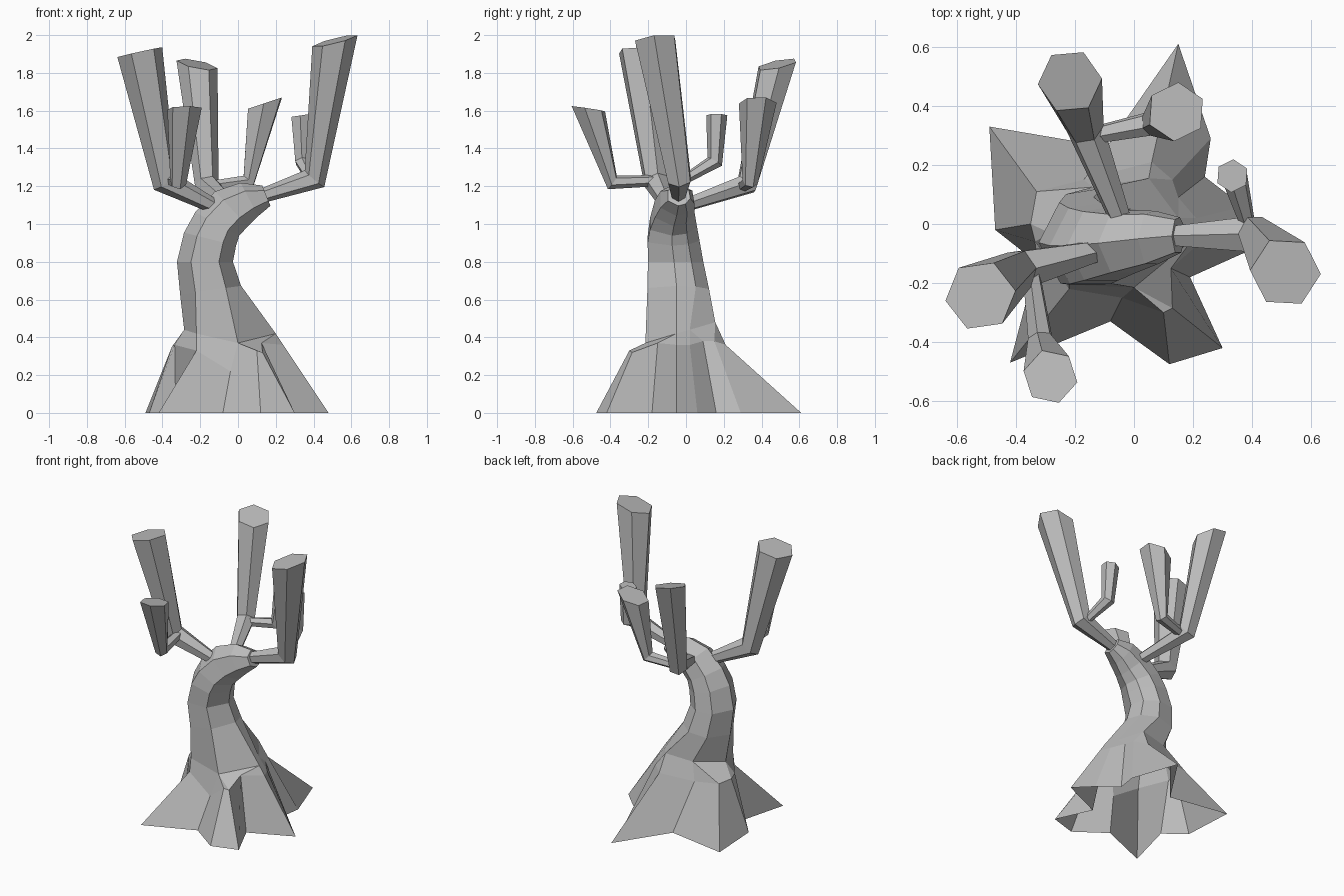
import bpy, bmesh
from math import sin, cos, tau, radians
from mathutils import Vector

cube = bpy.data.objects.get("Cube")
if cube:
    bpy.data.objects.remove(cube)

bark = bpy.data.materials.new("grey bark")
bark.use_nodes = True
grey = (0.5, 0.5, 0.5, 1)
bark.diffuse_color = grey
bark.node_tree.nodes["Principled BSDF"].inputs["Base Color"].default_value = grey


def finish(name, bm):
    mesh = bpy.data.meshes.new(name)
    bm.to_mesh(mesh)
    bm.free()
    mesh.materials.append(bark)
    obj = bpy.data.objects.new(name, mesh)
    bpy.context.collection.objects.link(obj)


def skin(bm, low, high):
    """Wall between two rings; repeated points collapse quads to triangles."""
    n = len(low)
    for i in range(n):
        j = (i + 1) % n
        quad = list(dict.fromkeys([low[i], low[j], high[j], high[i]]))
        bm.faces.new(quad)


# Roots: foot point, shoulder point, and the trunk edge each one runs into
roots = [
    ((0.48, -0.05), (0.24, -0.05, 0.36), 0), ((0.37, 0.06), (0.21, 0.02, 0.36), 1),
    ((0.24, 0.16), (0.15, 0.09, 0.38), 1), ((0.26, 0.29), (0.13, 0.15, 0.38), 2),
    ((0.15, 0.61), (0.06, 0.21, 0.36), 2), ((-0.08, 0.26), (-0.17, 0.15, 0.34), 3),
    ((-0.49, 0.33), (-0.33, 0.11, 0.35), 3), ((-0.47, -0.02), (-0.35, 0.00, 0.35), 4),
    ((-0.33, -0.13), (-0.335, -0.06, 0.36), 4), ((-0.42, -0.47), (-0.22, -0.22, 0.33), 5),
    ((-0.08, -0.33), (-0.04, -0.25, 0.22), 6), ((0.12, -0.475), (0.10, -0.30, 0.33), 6),
    ((0.30, -0.42), (0.13, -0.285, 0.32), 6), ((0.19, -0.18), (0.125, -0.15, 0.37), 0),
]
# Trunk edges: their directions, and where they meet the roots
edges = [0, 35, 75, 122, 180, 240, 300]
collar = [(0.20, -0.05, 0.42), (0.15, 0.02, 0.44), (0.05, 0.155, 0.48),
          (-0.14, 0.125, 0.46), (-0.285, -0.03, 0.44), (-0.22, -0.205, 0.42),
          (0.00, -0.215, 0.37)]
# centre x, y, z, radius in x, radius in y, lean in degrees
sections = [
    (-0.145, -0.05, 0.65, 0.163, 0.178, -8),
    (-0.175, -0.063, 0.80, 0.148, 0.160, 0),
    (-0.148, -0.073, 0.92, 0.142, 0.150, 14),
    (-0.11, -0.073, 1.00, 0.132, 0.136, 28),
    (-0.035, -0.065, 1.08, 0.127, 0.115, 47),
    (0.06, -0.05, 1.13, 0.100, 0.098, 62),
    (0.15, -0.04, 1.15, 0.058, 0.065, 68),
]
bm = bmesh.new()
feet = [bm.verts.new((*foot, 0)) for foot, _, _ in roots]
shoulders = [bm.verts.new(shoulder) for _, shoulder, _ in roots]
rings = [[bm.verts.new(p) for p in collar]]
for x, y, z, rx, ry, lean in sections:
    t = radians(lean)
    ring = []
    for a in map(radians, edges):
        ring.append(bm.verts.new((x + rx * cos(a) * cos(t), y + ry * sin(a),
                                  z - rx * cos(a) * sin(t))))
    rings.append(ring)
skin(bm, feet, shoulders)
skin(bm, shoulders, [rings[0][edge] for _, _, edge in roots])
for low, high in zip(rings, rings[1:]):
    skin(bm, low, high)
bm.faces.new(rings[-1])
finish("trunk", bm)


def branch(name, points, radii, slope, turn):
    """Six-sided limb: root, elbow, and a thick sawn tip with a sloping cut."""
    root, elbow, tip = map(Vector, points)
    d1, d2 = (elbow - root).normalized(), (tip - elbow).normalized()
    mitre = (d1 + d2).normalized()
    q_elbow = Vector((0, 0, 1)).rotation_difference(mitre)
    q_root = mitre.rotation_difference(d1) @ q_elbow
    bm = bmesh.new()
    loops = [[], [], []]
    for k in range(6):
        a = tau * k / 6 + radians(turn)
        c, s = cos(a), sin(a)
        flat = Vector((c, s, 0))
        cut = Vector((c, s, slope[0] * c + slope[1] * s))
        for loop, p in zip(loops, (root + q_root @ flat * radii[0],
                                   elbow + q_elbow @ flat * radii[1],
                                   tip + cut * radii[2])):
            loop.append(bm.verts.new(p))
    for low, high in zip(loops, loops[1:]):
        skin(bm, low, high)
    bm.faces.new(loops[-1])
    bm.faces.new(loops[0][::-1])
    finish(name, bm)


# Main limbs
branch("left_limb", [(0.13, -0.04, 1.15), (0.405, -0.035, 1.24), (0.513, -0.163, 1.97)],
       (0.038, 0.068, 0.12), (0.25, 0.12), -3)
branch("right_limb", [(-0.12, -0.09, 1.09), (-0.388, -0.155, 1.225), (-0.52, -0.243, 1.91)],
       (0.038, 0.072, 0.12), (0.22, -0.02), 8)
branch("back_limb", [(-0.04, 0.0, 1.10), (-0.165, 0.322, 1.21), (-0.217, 0.483, 1.845)],
       (0.036, 0.064, 0.109), (-0.2, 0.2), 5)

# Side shoots growing from the limbs
branch("back_shoot", [(-0.14, 0.30, 1.20), (0.055, 0.34, 1.225), (0.143, 0.38, 1.64)],
       (0.03, 0.042, 0.1), (0.33, 0.0), 26)
branch("front_shoot", [(-0.35, -0.15, 1.23), (-0.317, -0.39, 1.22), (-0.283, -0.517, 1.61)],
       (0.03, 0.044, 0.093), (0.03, -0.15), -12)
branch("left_shoot", [(0.385, 0.0, 1.24), (0.343, 0.152, 1.33), (0.333, 0.163, 1.575)],
       (0.026, 0.044, 0.056), (0.15, 0.0), 26)
